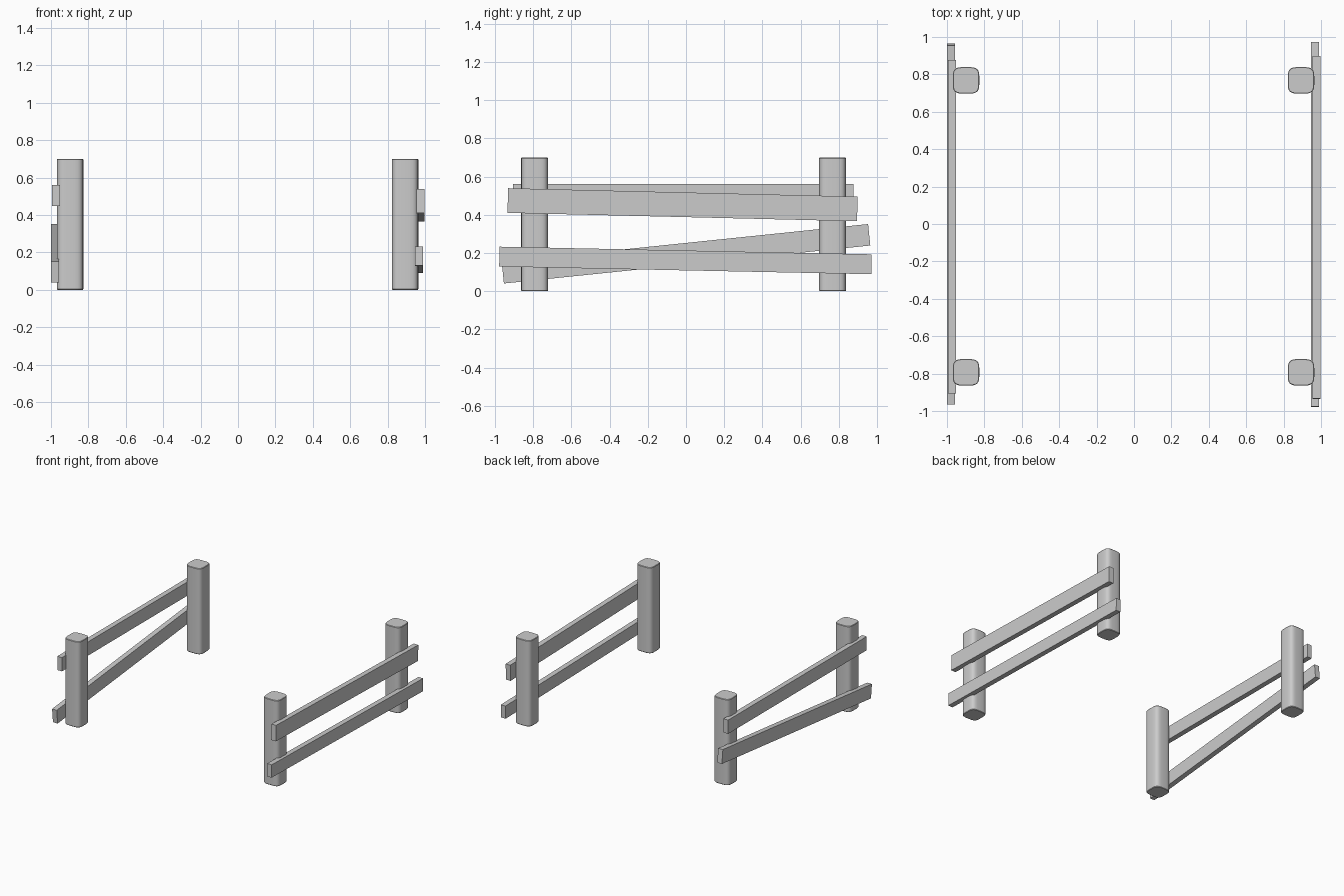
import bpy, bmesh, math
from mathutils import Matrix

cube = bpy.data.objects.get("Cube")
if cube:
    bpy.data.objects.remove(cube, do_unlink=True)

grey = bpy.data.materials.new("plain_grey")
grey.use_nodes = True
grey.diffuse_color = (0.6, 0.6, 0.6, 1)
grey.node_tree.nodes["Principled BSDF"].inputs["Base Color"].default_value = (0.6, 0.6, 0.6, 1)


def finish(name, bm):
    bmesh.ops.recalc_face_normals(bm, faces=bm.faces)
    mesh = bpy.data.meshes.new(name)
    bm.to_mesh(mesh)
    bm.free()
    mesh.materials.append(grey)
    obj = bpy.data.objects.new(name, mesh)
    bpy.context.collection.objects.link(obj)
    return obj


def post(name, x, y, half=0.071, height=0.7, sides=28, power=0.5):
    """Upright post with a softly rounded square section."""
    def soft(v):
        return math.copysign(abs(v) ** power, v) * half

    bm = bmesh.new()
    rings = []
    for z, s in ((0, 0.96), (0.004, 1), (height - 0.004, 1), (height, 0.96)):
        angles = [math.tau * (i + 0.5) / sides for i in range(sides)]
        rings.append([bm.verts.new((x + s * soft(math.cos(a)), y + s * soft(math.sin(a)), z))
                      for a in angles])
    for low, high in zip(rings, rings[1:]):
        for i in range(sides):
            j = (i + 1) % sides
            bm.faces.new((low[i], low[j], high[j], high[i]))
    bm.faces.new(rings[0])
    bm.faces.new(rings[-1])
    obj = finish(name, bm)
    bpy.ops.object.select_all(action='DESELECT')
    obj.select_set(True)
    bpy.context.view_layer.objects.active = obj
    bpy.ops.object.shade_smooth_by_angle(angle=math.radians(35))


def rail(name, x, y, z, length, height, rise, thick=0.042):
    """Flat board along y, tilted by its rise from front to back."""
    bm = bmesh.new()
    bmesh.ops.create_cube(bm, size=1, matrix=Matrix.Translation((x, y, z))
                          @ Matrix.Rotation(math.atan(rise / length), 4, 'X')
                          @ Matrix.Diagonal((thick, length, height, 1)))
    finish(name, bm)


# Posts
for side, x in (("left", 0.893), ("right", -0.898)):
    post(f"front_{side}_post", x, -0.793)
    post(f"back_{side}_post", x, 0.768)

# Rails on the outer faces of the posts
rail("left_upper_rail", 0.975, -0.018, 0.453, 1.832, 0.129, -0.044)
rail("left_lower_rail", 0.967, -0.003, 0.161, 1.95, 0.104, -0.04)
rail("right_upper_rail", -0.973, -0.015, 0.505, 1.785, 0.112, 0)
rail("right_lower_rail", -0.979, 0, 0.196, 1.93, 0.113, 0.2)
